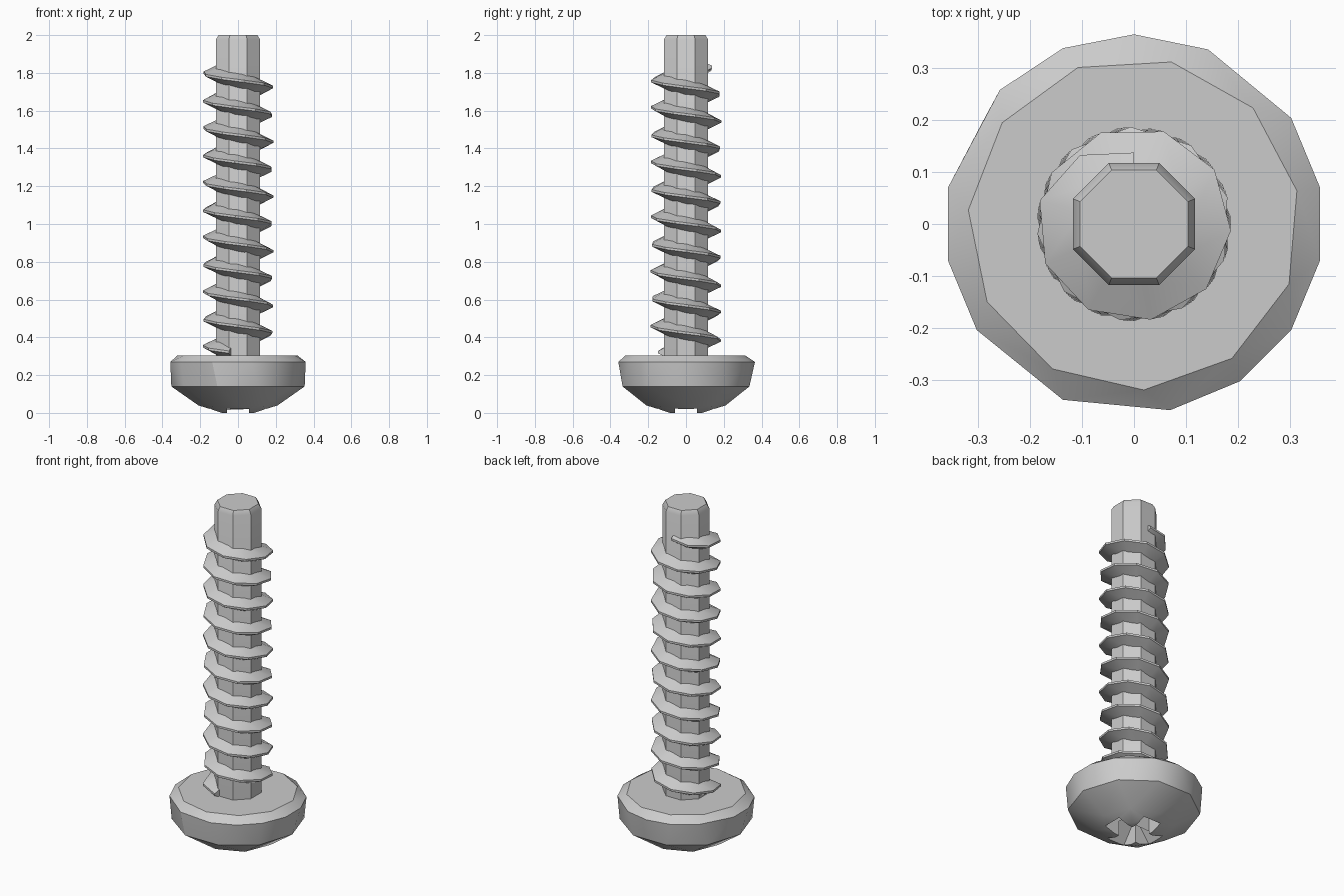
import bpy, bmesh, math
from math import radians, cos, sin, pi

cube = bpy.data.objects.get("Cube")
if cube:
    bpy.data.objects.remove(cube, do_unlink=True)

steel = bpy.data.materials.new("grey_steel")
steel.use_nodes = True
GREY = (0.6, 0.6, 0.6, 1)
steel.diffuse_color = GREY
steel.node_tree.nodes["Principled BSDF"].inputs["Base Color"].default_value = GREY


def finish(bm, name):
    bmesh.ops.recalc_face_normals(bm, faces=bm.faces)
    mesh = bpy.data.meshes.new(name)
    bm.to_mesh(mesh)
    bm.free()
    mesh.materials.append(steel)
    obj = bpy.data.objects.new(name, mesh)
    bpy.context.collection.objects.link(obj)
    return obj


def activate(obj):
    bpy.ops.object.select_all(action='DESELECT')
    obj.select_set(True)
    bpy.context.view_layer.objects.active = obj


def smooth(obj, angle=30):
    activate(obj)
    bpy.ops.object.shade_smooth_by_angle(angle=radians(angle))


def ring(bm, r, z, angles):
    return [bm.verts.new((r * cos(radians(a)), r * sin(radians(a)), z)) for a in angles]


def even(count, start=0):
    return [start + 360 * i / count for i in range(count)]


def loft(bm, loops):
    n = len(loops[0])
    for a, b in zip(loops, loops[1:]):
        for i in range(n):
            j = (i + 1) % n
            bm.faces.new((a[i], a[j], b[j], b[i]))
    bm.faces.new(loops[0])
    bm.faces.new(loops[-1])


# Rounded pan head: faceted hull of rings with uneven side counts
bm = bmesh.new()
rim = [90, 67, 34, 11, -11, -34, -56, -79, -112, -146, -169, 169, 135, 112]
ring(bm, 0.32, 0.305, even(11, 77))
ring(bm, 0.365, 0.27, rim)
ring(bm, 0.353, 0.14, even(10, 0))
ring(bm, 0.21, 0.04, even(8, 0))
ring(bm, 0.12, 0.0, even(4, 45))
bmesh.ops.convex_hull(bm, input=bm.verts)
bmesh.ops.dissolve_limit(bm, angle_limit=radians(2), verts=bm.verts, edges=bm.edges)
head = finish(bm, "head")

# Cross recess: two tapered slots cut into the underside
half = [(0.17, -0.05), (0.155, 0.018), (0.05, 0.16)]
profile = half + [(-u, z) for u, z in reversed(half)]
for turn in (0, 90):
    bm = bmesh.new()
    c, s = cos(radians(turn)), sin(radians(turn))
    loft(bm, [[bm.verts.new((u * c - v * s, u * s + v * c, z)) for u, z in profile]
              for v in (-0.057, 0.057)])
    cutter = finish(bm, "slot_cutter")
    cutter.hide_render = True
    mod = head.modifiers.new("slot", 'BOOLEAN')
    mod.operation = 'DIFFERENCE'
    mod.solver = 'EXACT'
    mod.object = cutter
    activate(head)
    bpy.ops.object.modifier_apply(modifier=mod.name)
    bpy.data.objects.remove(cutter, do_unlink=True)
smooth(head)

# Octagonal shank with a chamfered tip
bm = bmesh.new()
loft(bm, [ring(bm, r, z, even(8, 22.5))
          for r, z in ((0.127, 0.28), (0.127, 1.975), (0.112, 2.0))])
smooth(finish(bm, "shank"))

# Coarse helical thread, fading out at both ends
PITCH, START, STEP = 0.1445, 90, 38
TURNS = 10.5
count = round(TURNS * 360 / STEP)
bm = bmesh.new()
sections = []
for i in range(count + 1):
    turned = i * STEP
    a = radians(START + turned)
    z = 1.832 - PITCH * turned / 360
    fade = min(1, (i + 0.4) / 2, (count - i + 1) / 2)
    crest = 0.125 + 0.062 * fade
    wide = 0.044 * (0.4 + 0.6 * fade)
    sections.append([bm.verts.new((r * cos(a), r * sin(a), z + dz)) for r, dz in
                     ((0.105, wide), (crest, 0.006), (crest, -0.006), (0.105, -wide))])
loft(bm, sections)
smooth(finish(bm, "thread"))
